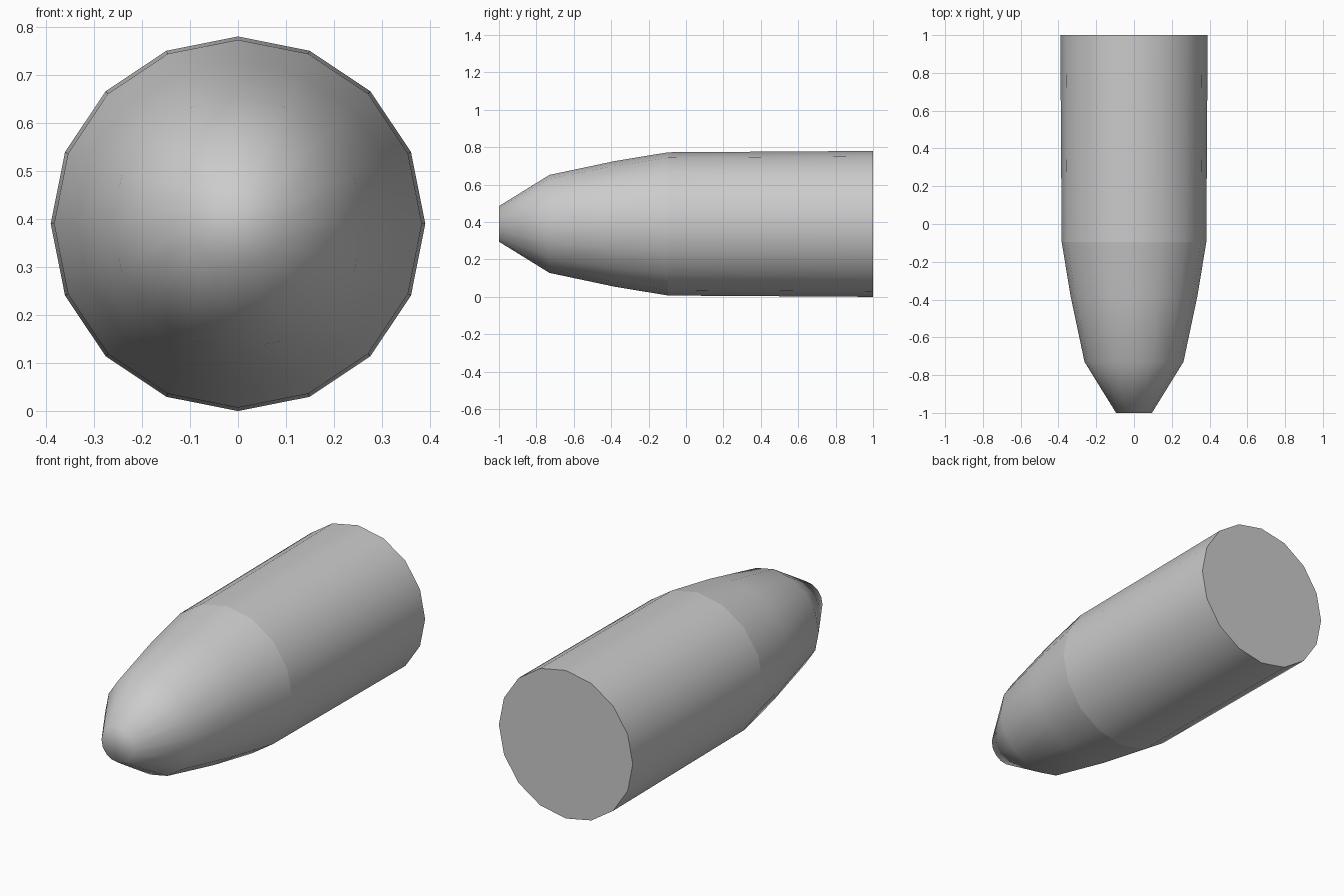
import bpy, bmesh
from math import sin, cos, tau

if "Cube" in bpy.data.objects:
    bpy.data.objects.remove(bpy.data.objects["Cube"])

SIDES = 16
CENTRE_Z = 0.39


def lathe(name, profile, cap_front=False, cap_back=False):
    """Revolve (y, radius) points about the long axis."""
    bm = bmesh.new()
    rings = [[bm.verts.new((r * cos(tau * i / SIDES), y, CENTRE_Z + r * sin(tau * i / SIDES)))
              for i in range(SIDES)] for y, r in profile]
    for a, b in zip(rings, rings[1:]):
        for i in range(SIDES):
            j = (i + 1) % SIDES
            bm.faces.new((a[i], a[j], b[j], b[i])).smooth = True
    if cap_front:
        bm.faces.new(rings[0][::-1]).smooth = True
    if cap_back:
        # flat base with a hard rim
        bm.faces.new(rings[-1]).smooth = False
        for a, b in zip(rings[-1], rings[-1][1:] + rings[-1][:1]):
            bm.edges.get((a, b)).smooth = False
    if cap_front or cap_back:
        bmesh.ops.recalc_face_normals(bm, faces=bm.faces)
    # make sure the side walls face outward
    f = bm.faces[:][0] if not hasattr(bm.faces, "ensure_lookup_table") else (bm.faces.ensure_lookup_table(), bm.faces[0])[1]
    f.normal_update()
    c = f.calc_center_median()
    if f.normal.x * c.x + f.normal.z * (c.z - CENTRE_Z) < 0:
        bmesh.ops.reverse_faces(bm, faces=bm.faces)
    mesh = bpy.data.meshes.new(name)
    bm.to_mesh(mesh)
    bm.free()
    obj = bpy.data.objects.new(name, mesh)
    bpy.context.collection.objects.link(obj)
    return obj


# Tapered nose, smooth right over its blunt tip
lathe("nose", [(-1.0, 0.095), (-0.73, 0.262), (-0.38, 0.336), (-0.095, 0.383)], cap_front=True)

# Slightly flared straight casing with a flat base
lathe("casing", [(-0.095, 0.383), (1.0, 0.39)], cap_back=True)
